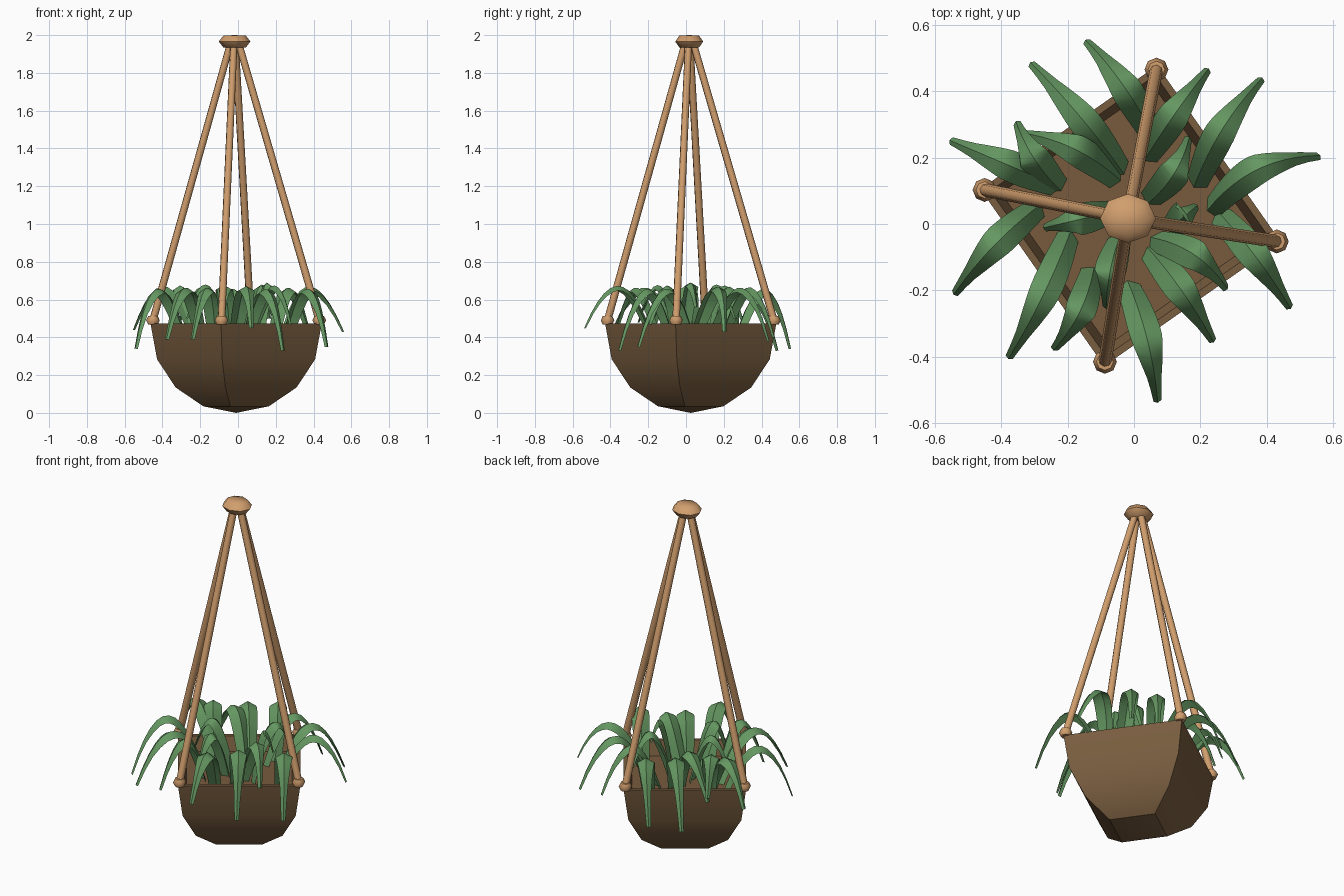
import bpy, bmesh, math
from mathutils import Vector, Matrix

if "Cube" in bpy.data.objects:
    bpy.data.objects.remove(bpy.data.objects["Cube"])


def material(name, rgb):
    m = bpy.data.materials.new(name)
    m.diffuse_color = (*rgb, 1)
    m.use_nodes = True
    m.node_tree.nodes["Principled BSDF"].inputs["Base Color"].default_value = m.diffuse_color
    return m


BOWL = material("brown clay", (0.19, 0.11, 0.05))
SOIL = material("soil brown", (0.19, 0.105, 0.048))
ROPE = material("tan rope", (0.64, 0.345, 0.155))
LEAF = material("leaf green", (0.13, 0.31, 0.12))


def finish(bm, name, mat, angle, fix=True):
    if fix:
        bmesh.ops.recalc_face_normals(bm, faces=bm.faces)
    me = bpy.data.meshes.new(name)
    bm.to_mesh(me)
    bm.free()
    me.materials.append(mat)
    me.shade_smooth()
    me.set_sharp_from_angle(angle=math.radians(angle))
    ob = bpy.data.objects.new(name, me)
    bpy.context.collection.objects.link(ob)


C = Vector((-0.01, 0.025, 0))            # centre of the bowl
ANGLES = [math.radians(80 + 90 * i) for i in range(4)]


def corner(r, a, z):
    return C + Vector((r * math.cos(a), r * math.sin(a), z))


# square bowl: half-sphere profile with four sides, outside then inside
R, ZC = 0.46, 0.46
steps = [math.radians(22.5 * i) for i in range(1, 5)]
profile = [(R * math.sin(t), ZC - R * math.cos(t)) for t in steps]
profile[-1] = (R, 0.472)
profile += [(R - 0.03, 0.472), (0.39, 0.375)]
bm = bmesh.new()
rings = [[bm.verts.new(corner(r, a, z)) for a in ANGLES] for r, z in profile]
for lo, hi in zip(rings, rings[1:]):
    for i in range(4):
        j = (i + 1) % 4
        bm.faces.new((lo[i], lo[j], hi[j], hi[i]))
tip = bm.verts.new(corner(0, 0, 0))
for i in range(4):
    bm.faces.new((tip, rings[0][(i + 1) % 4], rings[0][i]))
finish(bm, "bowl", BOWL, 25, False)

# soil
bm = bmesh.new()
bm.faces.new([bm.verts.new(corner(0.40, a, 0.39)) for a in ANGLES])
finish(bm, "soil", SOIL, 30, False)


def knot(name, loc, rx, ry, rz):
    """Chunky eight-sided bead with flattened top and bottom."""
    bm = bmesh.new()
    bmesh.ops.create_uvsphere(bm, u_segments=8, v_segments=4, radius=1)
    for v in bm.verts:
        z = max(-1, min(1, v.co.z * 1.3))
        v.co = Vector((v.co.x * rx, v.co.y * ry, z * rz))
    bmesh.ops.translate(bm, verts=bm.verts, vec=loc)
    finish(bm, name, ROPE, 60)


# hanging ropes with a knot at each corner and one at the top
HUB = Vector((-0.018, 0.017, 1.966))
knot("top_knot", HUB, 0.084, 0.074, 0.034)
for n, a in enumerate(ANGLES):
    low = corner(0.447, a, 0.49)
    high = HUB + Vector((0.022 * math.cos(a), 0.022 * math.sin(a), -0.01))
    knot(f"rope_knot_{n + 1}", low, 0.036, 0.036, 0.024)
    d = high - low
    bm = bmesh.new()
    bmesh.ops.create_cone(bm, cap_ends=True, segments=8, radius1=0.02,
                          radius2=0.019, depth=d.length)
    rot = d.to_track_quat('Z', 'Y').to_matrix().to_4x4()
    bmesh.ops.transform(bm, verts=bm.verts,
                        matrix=Matrix.Translation((low + high) / 2) @ rot)
    finish(bm, f"rope_{n + 1}", ROPE, 50)


def leaf(bm, base, reach, heading, bend, z_tip):
    """Arching blade, folded down on both sides of a raised midrib."""
    b = Vector(base)
    h = math.radians(heading)
    fwd, left = Vector((math.cos(h), math.sin(h))), Vector((-math.sin(h), math.cos(h)))
    e = b + fwd * reach
    c = (b + e) / 2 + left * bend
    p0, p3 = Vector((*b, 0.39)), Vector((*e, z_tip))
    p1, p2 = Vector((*b.lerp(c, 0.67), 0.75)), Vector((*e.lerp(c, 0.67), 0.76))
    n, rows = 12, []
    for i in range(n):
        t = i / (n - 1)
        s = 1 - t
        p = s**3 * p0 + 3 * s * s * t * p1 + 3 * s * t * t * p2 + t**3 * p3
        tan = (s * s * (p1 - p0) + 2 * s * t * (p2 - p1) + t * t * (p3 - p2)).normalized()
        side = Vector((*left, 0))
        drop = tan.cross(side) * -0.55
        w = 0.034 + 0.016 * math.sin(math.pi * min(t / 0.85, 1)) - 0.022 * t**2.5
        rows.append([bm.verts.new(q) for q in
                     (p + (drop - side) * w, p, p + (drop + side) * w)])
    for r, q in zip(rows, rows[1:]):
        for k in (0, 1):
            bm.faces.new((r[k], q[k], q[k + 1], r[k + 1]))


# leaves: base x, base y, length, heading in degrees, sideways bend, tip height
LEAVES = [
    (.06, .26, .36, 125, -.03, .34), (-.03, .15, .44, 130, -.02, .33),
    (.03, .19, .34, 55, .01, .40), (.18, .11, .39, 58, .04, .38),
    (.22, .04, .38, 26, .09, .43), (.25, .04, .37, -53, .02, .35),
    (.04, -.07, .35, -55, .02, .33), (.05, -.04, .28, -34, .06, .47),
    (-.02, -.17, .38, -76, .03, .45), (-.12, -.13, .28, -116, .04, .39),
    (-.19, -.02, .43, -116, .02, .39), (-.28, .06, .38, -134, -.03, .34),
    (-.22, .11, .365, 157, 0, .44), (-.22, .10, .25, 123, .03, .47),
    (-.04, .13, .33, 154, -.05, .43), (.04, .06, .24, 58, -.04, .50),
    (-.05, .04, .23, -167, 0, .50), (-.04, -.03, .23, -101, -.02, .48),
    (.10, -.02, .12, 40, 0, .56),
]
bm = bmesh.new()
for x, y, *rest in LEAVES:
    leaf(bm, (x, y), *rest)
finish(bm, "leaves", LEAF, 45, False)
